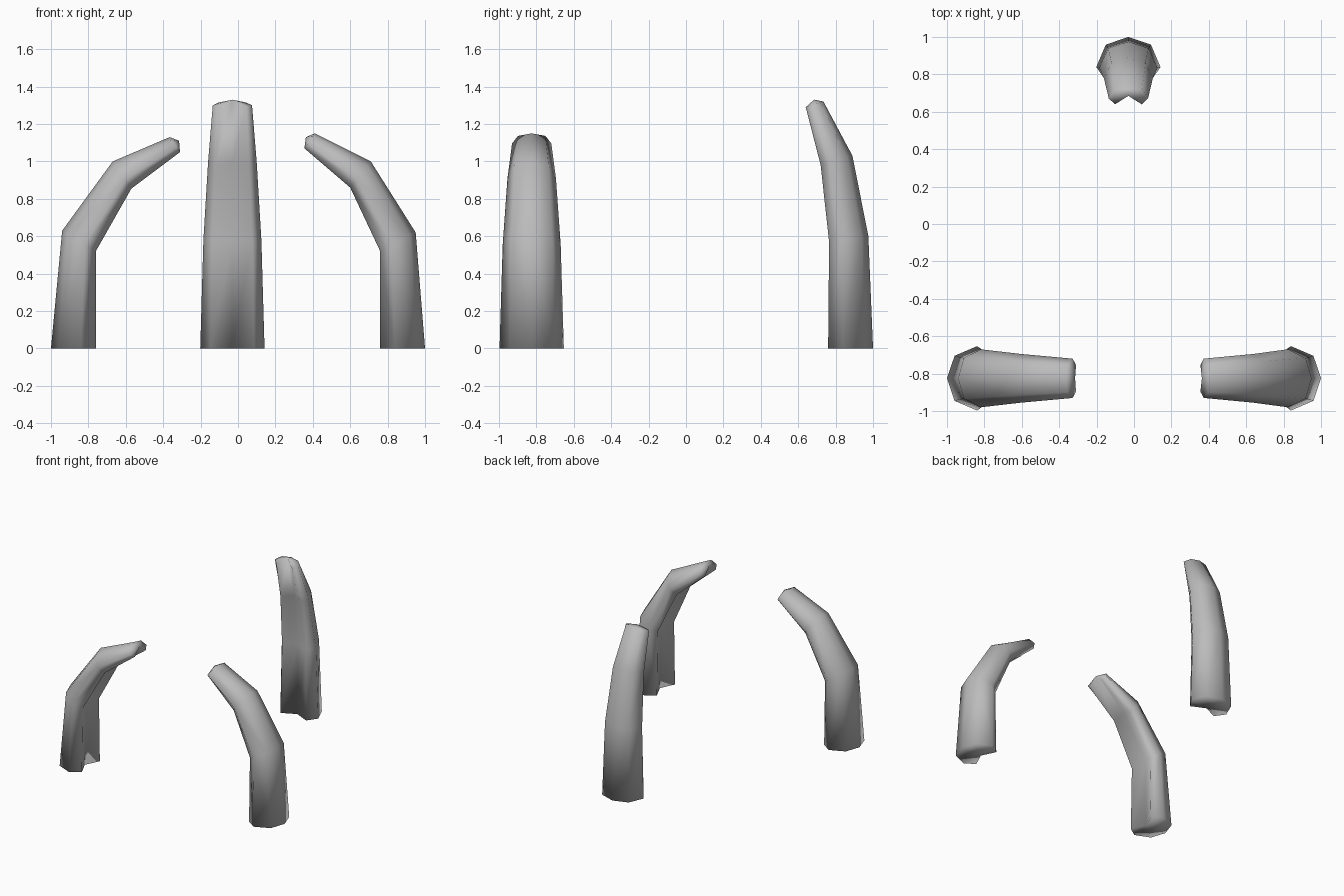
import bpy
import bmesh
from mathutils import Vector

cube = bpy.data.objects.get("Cube")
if cube:
    bpy.data.objects.remove(cube, do_unlink=True)

# Single stone-grey material
stone = bpy.data.materials.new("stone_grey")
stone.use_nodes = True
GREY = (0.5, 0.5, 0.5, 1)
stone.diffuse_color = GREY
stone.node_tree.nodes["Principled BSDF"].inputs["Base Color"].default_value = GREY

# Half of the cross-section: (share of half width, share of depth from inner to outer side)
HALF_SECTION = [(0.68, 0.0), (1.0, 0.33), (0.7, 0.83)]
HALF_WIDTHS = [0.172, 0.155, 0.13, 0.105]
GROOVE = [0.23, 0.25, 0.28]


def build_claw(name, inner, outer, tip_notch, place):
    """Loft a grooved section along inner/outer profiles; place maps (across, along, z)."""
    bm = bmesh.new()
    rings = []
    for i, (a, b) in enumerate(zip(inner, outer)):
        a, b = Vector(a), Vector(b)
        notch = a.lerp(b, GROOVE[i]) if i < len(GROOVE) else Vector(tip_notch)
        w = HALF_WIDTHS[i]
        section = [(0, notch)]
        section += [(w * s, a.lerp(b, f)) for s, f in HALF_SECTION]
        section += [(0, b)]
        section += [(-w * s, a.lerp(b, f)) for s, f in reversed(HALF_SECTION)]
        rings.append([bm.verts.new(place(u, p.x, p.y)) for u, p in section])
    n = len(rings[0])
    for low, high in zip(rings, rings[1:]):
        for k in range(n):
            m = (k + 1) % n
            bm.faces.new((low[k], low[m], high[m], high[k]))
    # Caps fan out from the groove point, so the groove stays open
    for ring in (rings[0], rings[-1]):
        for k in range(1, n - 1):
            bm.faces.new((ring[0], ring[k], ring[k + 1]))
    bmesh.ops.recalc_face_normals(bm, faces=bm.faces)
    mesh = bpy.data.meshes.new(name)
    bm.to_mesh(mesh)
    bm.free()
    mesh.materials.append(stone)
    mesh.shade_smooth()
    obj = bpy.data.objects.new(name, mesh)
    bpy.context.collection.objects.link(obj)


# Tall rear claw, leaning forward
build_claw("rear_claw",
           [(0.76, 0), (0.765, 0.57), (0.72, 0.98), (0.64, 1.29)],
           [(1.0, 0), (0.975, 0.6), (0.89, 1.03), (0.735, 1.32)],
           (0.685, 1.33),
           lambda u, v, z: (u - 0.03, v, z))

# Left front claw, curving inward
build_claw("front_left_claw",
           [(0.76, 0), (0.76, 0.52), (0.60, 0.86), (0.355, 1.07)],
           [(1.0, 0), (0.95, 0.62), (0.71, 1.0), (0.41, 1.15)],
           (0.363, 1.13),
           lambda u, v, z: (v, u - 0.825, z))

# Right front claw, bent a little further
build_claw("front_right_claw",
           [(0.76, 0), (0.76, 0.52), (0.57, 0.855), (0.31, 1.05)],
           [(1.0, 0), (0.94, 0.63), (0.67, 1.0), (0.365, 1.13)],
           (0.315, 1.11),
           lambda u, v, z: (-v, u - 0.825, z))
